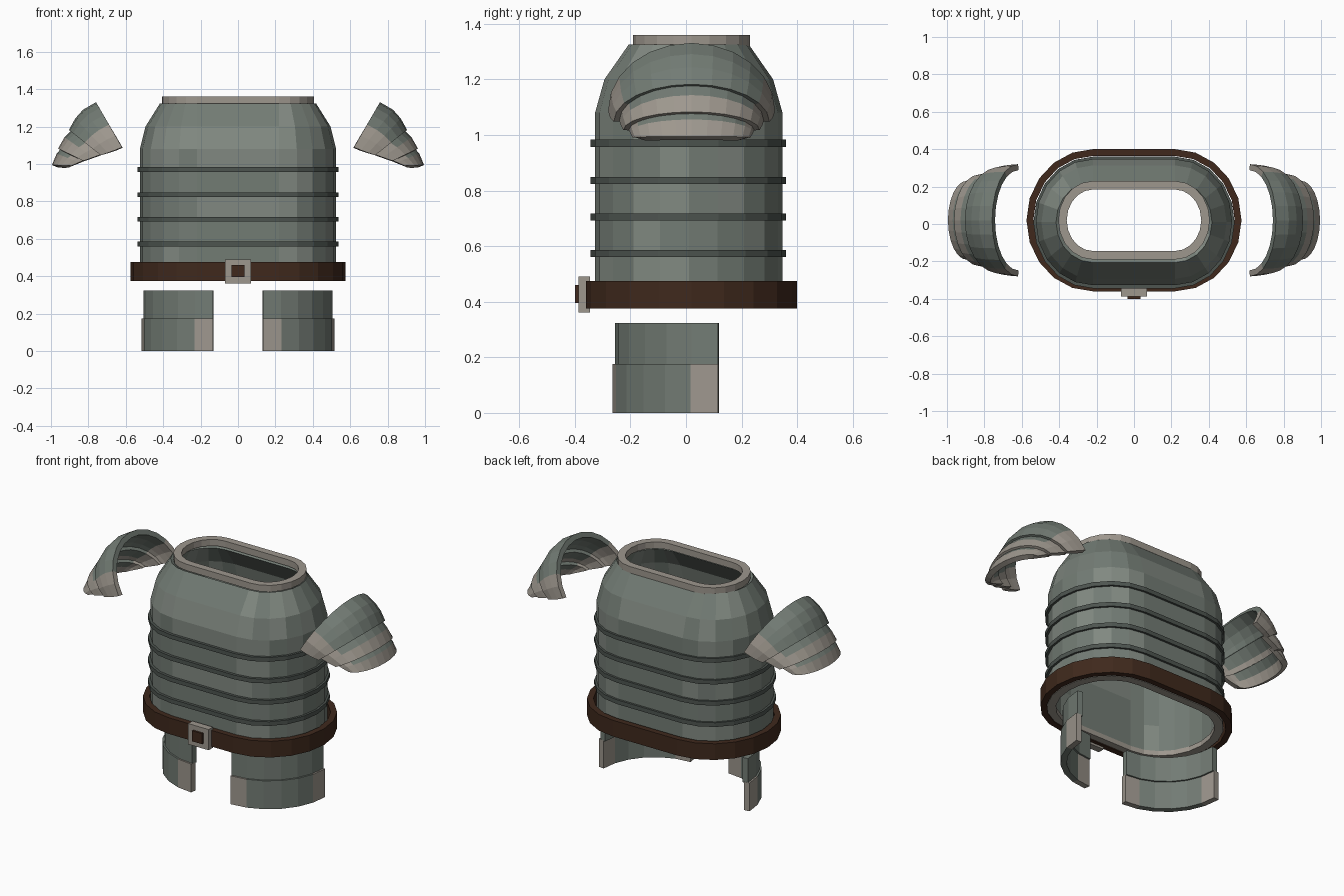
import bpy, random
from math import sin, cos, pi, radians

if "Cube" in bpy.data.objects:
    bpy.data.objects.remove(bpy.data.objects["Cube"])

random.seed(4)


def material(name, r, g, b):
    m = bpy.data.materials.new(name)
    m.diffuse_color = (r, g, b, 1)
    m.use_nodes = True
    m.node_tree.nodes["Principled BSDF"].inputs["Base Color"].default_value = m.diffuse_color
    return m


STEEL = material("steel", .17, .20, .175)
STEEL_LIGHT = material("steel_light", .22, .25, .22)
STEEL_DARK = material("steel_dark", .075, .09, .08)
TRIM = material("trim", .34, .31, .27)
LEATHER = material("leather", .05, .022, .012)


def loft(name, rows, mats, thickness, closed=False, pick=None, mirror=False):
    """Skin rows of points into a flat-shaded sheet, then thicken it inward."""
    n = len(rows[0])
    faces, slots = [], []
    for i in range(len(rows) - 1):
        for j in range(n if closed else n - 1):
            k = (j + 1) % n
            faces.append((i * n + j, i * n + k, (i + 1) * n + k, (i + 1) * n + j))
            slots.append(pick(i, j) if pick else 0)
    me = bpy.data.meshes.new(name)
    me.from_pydata([p for row in rows for p in row], [], faces)
    for m in mats:
        me.materials.append(m)
    for poly, s in zip(me.polygons, slots):
        poly.material_index = s
    ob = bpy.data.objects.new(name, me)
    bpy.context.collection.objects.link(ob)
    sol = ob.modifiers.new("thickness", 'SOLIDIFY')
    sol.thickness = thickness
    sol.offset = -1
    sol.use_even_offset = True
    if mirror:
        mir = ob.modifiers.new("mirror", 'MIRROR')
        mir.use_mirror_merge = False
    return ob


def stadium(z, rx, ry, cy=.01, half=.22, segs=10):
    """Rounded oblong ring, counter-clockwise."""
    pts = []
    for side, start in ((1, -pi / 2), (-1, pi / 2)):
        for k in range(segs + 1):
            a = start + pi * k / segs
            pts.append((side * half + rx * cos(a), cy + ry * sin(a), z))
    return pts


def hoop(name, z0, z1, rx, ry, cy, thick, mat):
    return loft(name, [stadium(z0, rx, ry, cy), stadium(z1, rx, ry, cy)],
                [mat], thick, closed=True)


def box(name, x, y0, y1, z0, z1, mat):
    bpy.ops.mesh.primitive_cube_add(size=1, location=(0, (y0 + y1) / 2, (z0 + z1) / 2))
    ob = bpy.context.object
    ob.name = name
    ob.scale = (2 * x, y1 - y0, z1 - z0)
    ob.data.materials.append(mat)


# Torso shell with rounded shoulders and a patchwork of two steel tones
levels = [(.39, .305), (.573, .305), (.705, .305), (.836, .305), (.97, .305),
          (1.08, .305), (1.2, .275), (1.325, .197)]
loft("torso_shell", [stadium(z, r, r + .032 - (.305 - r) * .12) for z, r in levels],
     [STEEL, STEEL_LIGHT], .04, closed=True,
     pick=lambda i, j: int(random.random() < .3))

# Collar and lower rim
hoop("collar", 1.32, 1.36, .185, .21, .02, .045, TRIM)
hoop("lower_rim", .38, .41, .309, .342, .01, .05, TRIM)

# Raised bands around the torso
for n, z in enumerate((.573, .705, .836, .97)):
    hoop(f"torso_band_{n + 1}", z - .013, z + .013, .318, .352, .008, .03, STEEL_DARK)

# Belt and buckle
hoop("belt", .375, .475, .355, .38, .02, .036, LEATHER)
box("buckle", .07, -.387, -.345, .362, .49, TRIM)
box("buckle_centre", .034, -.4, -.38, .395, .46, LEATHER)


# Thigh guards: quarter cylinders around the front outer corners
def quarter(z, r, segs=6):
    return [(.135 + r * cos(a), .115 + r * sin(a), z)
            for a in (-pi / 2 + pi / 2 * k / segs for k in range(segs + 1))]


loft("thigh_guard_upper", [quarter(.17, .37), quarter(.323, .37)],
     [STEEL], .035, mirror=True)
loft("thigh_guard_lower", [quarter(0, .38), quarter(.175, .38)],
     [STEEL, TRIM], .035, pick=lambda i, j: int(j in (0, 5)), mirror=True)


# Shoulder guards: three overlapping arched plates sloping outward
def arch(along, bulge, width, top, base, segs=12):
    ca, sa = cos(radians(30)), sin(radians(30))
    pts = []
    for k in range(segs + 1):
        t = pi * k / segs
        a = along + bulge * sin(t)
        b = base + (top - base) * sin(t)
        pts.append((.62 + a * ca + b * sa, .02 + width * cos(t), 1.09 - a * sa + b * ca))
    return pts


plates = [
    [(0, 0, .30, .278, 0), (.04, .04, .297, .278, .005),
     (.08, .06, .292, .258, .012), (.12, .08, .28, .222, .02)],
    [(.10, .06, .262, .222, .02), (.16, .08, .255, .2, .03), (.215, .085, .245, .165, .04)],
    [(.19, .07, .228, .165, .04), (.24, .08, .222, .145, .045), (.285, .087, .212, .105, .05)],
]
for n, rows in enumerate(plates):
    last = len(rows) - 2
    loft(f"shoulder_plate_{n + 1}", [arch(*r) for r in rows], [STEEL, TRIM], .032,
         pick=lambda i, j, n=n, last=last: int(j < 2 or j > 9 or (n > 0 and i == last)),
         mirror=True)
